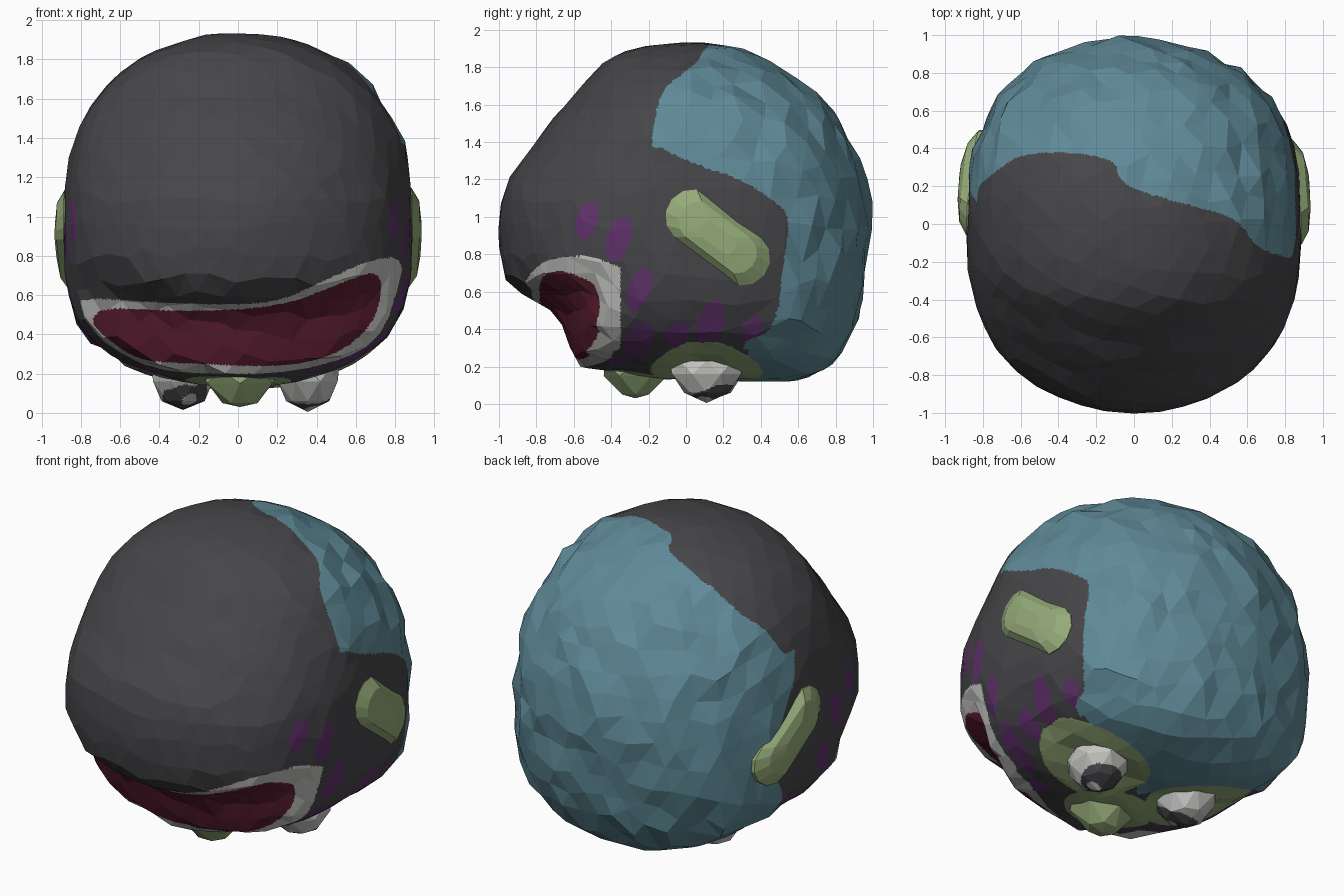
import bpy, bmesh, math, random
from mathutils import Vector

if "Cube" in bpy.data.objects:
    bpy.data.objects.remove(bpy.data.objects["Cube"])

random.seed(4)
CZ, W = 0.95, 0.89      # head centre height, half width

MATS = []
for name, col in [("charcoal skin", (.062, .060, .066)), ("teal hair", (.115, .255, .315)),
                  ("olive green", (.30, .41, .19)), ("purple spots", (.118, .032, .150)),
                  ("dark red mouth", (.118, .014, .034)), ("pale grey", (.56, .56, .54))]:
    m = bpy.data.materials.new(name)
    m.diffuse_color = (*col, 1)
    m.use_nodes = True
    m.node_tree.nodes["Principled BSDF"].inputs["Base Color"].default_value = m.diffuse_color
    MATS.append(m)
SKIN, HAIR, GREEN, PURPLE, RED, PALE = range(6)


def interp(table, t):
    if t <= table[0][0]:
        return table[0][1]
    for (a, u), (b, v) in zip(table, table[1:]):
        if t <= b:
            return u + (v - u) * (t - a) / (b - a)
    return table[-1][1]


def rounded(pts, closed=True):
    for _ in range(2):                       # cut corners for soft outlines
        pairs = list(zip(pts, pts[1:] + pts[:1] if closed else pts[1:]))
        new = [(p[0] + (q[0] - p[0]) * t, p[1] + (q[1] - p[1]) * t)
               for p, q in pairs for t in (.25, .75)]
        pts = new if closed else [pts[0]] + new + [pts[-1]]
    return pts


def inside(poly, px, py):
    hit = False
    for (x1, y1), (x2, y2) in zip(poly, poly[1:] + poly[:1]):
        if (y1 > py) != (y2 > py) and px < (x2 - x1) * (py - y1) / (y2 - y1) + x1:
            hit = not hit
    return hit


# middle outline of the head in y, z, from the brow down round the back to the top
OUTLINE = [(-1, .86), (-.96, .65), (-.9, .6), (-.76, .54), (-.67, .45), (-.62, .3), (-.57, .2),
           (-.4, .18), (.1, .16), (.45, .12), (.65, .13), (.8, .22), (.92, .45), (.98, .8),
           (.99, 1.05), (.9, 1.37), (.7, 1.66), (.5, 1.81), (.2, 1.92), (-.1, 1.93),
           (-.4, 1.86), (-.6, 1.64), (-.82, 1.37), (-.97, 1.17)]
polar = sorted((math.atan2(z - CZ, y), math.hypot(y, z - CZ)) for y, z in OUTLINE)
polar = ([(polar[-1][0] - math.tau, polar[-1][1])] + polar
         + [(polar[0][0] + math.tau, polar[0][1])])


def power(a):                                # lower half is boxier than the upper
    return .375 - .085 * max(0, -math.sin(a))


def head_point(u):
    a = math.atan2(u.z, u.y)
    r = interp(polar, a) * max(0, 1 - u.x * u.x) ** power(a)
    return Vector((W * u.x, r * math.cos(a), CZ + r * math.sin(a)))


def side_x(y, z):
    a = math.atan2(z - CZ, y)
    s = math.hypot(y, z - CZ) / interp(polar, a)
    return W * math.sqrt(max(0, 1 - s ** (1 / power(a))))


# painted regions
LIP = rounded([(-.84, .53), (-.80, .59), (-.4, .56), (0, .55), (.22, .57), (.45, .68), (.7, .79),
               (.84, .79), (.83, .62), (.76, .43), (.62, .30), (.3, .21), (0, .195), (-.4, .21),
               (-.68, .31)])
MOUTH = rounded([(-.76, .47), (-.68, .54), (-.3, .515), (.2, .535), (.5, .65), (.7, .73),
                 (.74, .64), (.69, .45), (.5, .29), (.2, .23), (-.3, .255), (-.5, .265),
                 (-.66, .37)])
TOP = rounded([(-.9, .12), (-.75, .27), (-.57, .39), (-.1, .36), (-.08, .22), (.1, .15),
               (.3, .1), (.55, .03), (.65, -.13), (.82, -.18)], False)
RIGHT = rounded([(.13, .42), (.25, .33), (.33, .29), (.39, .48), (.75, .52), (1, .56),
                 (1.08, .48), (1.2, .3), (1.28, .05), (1.36, -.12), (1.4, -.16)], False)
LEFT = rounded([(.13, .42), (.3, .25), (.5, .22), (.75, .4), (1, .3), (1.2, .17), (1.36, .12)],
               False)
SPOTS = [(-.53, .98, .06, .1), (-.36, .88, .065, .12), (-.25, .61, .065, .115),
         (-.25, .34, .075, .1), (-.05, .37, .065, .07), (.13, .43, .07, .12),
         (.35, .39, .055, .08), (-.37, .22, .05, .03)]


def is_hair(p):
    if p.z > 1.37:
        return p.y > interp(TOP, p.x)
    if p.z < .34 and abs(p.x) < .65:
        return p.y > min(.03 + abs(p.x), .33)
    return p.y > interp(RIGHT if p.x > 0 else LEFT, p.z)


def paint(p):
    if p.y < -.35:
        if inside(MOUTH, p.x, p.z):
            return RED
        if inside(LIP, p.x, p.z):
            return PALE
    if p.z < .33:
        # eye sockets and nose root
        if ((abs(p.x) - .38) / .32) ** 2 + ((p.y - .11) / .30) ** 2 < 1:
            return GREEN
        if (p.x / .27) ** 2 + ((p.y + .22) / .23) ** 2 < 1:
            return GREEN
    if is_hair(p):
        return HAIR
    if abs(p.x) > .35:
        shift = 0 if p.x > 0 else .12
        for y, z, a, b in SPOTS:
            dy, dz = p.y - y - shift, p.z - z
            dy -= .25 * dz
            if (dy / a) ** 2 + (dz / b) ** 2 < 1:
                return PURPLE
    return SKIN


def finish(bm, name, rule):
    bm.normal_update()
    for f in bm.faces:
        f.material_index = rule(f.calc_center_median())
    me = bpy.data.meshes.new(name)
    bm.to_mesh(me)
    bm.free()
    for m in MATS:
        me.materials.append(m)
    ob = bpy.data.objects.new(name, me)
    bpy.context.collection.objects.link(ob)
    return ob


# head: faceted ball, then flat subdivision so the colour edges are clean
bm = bmesh.new()
bmesh.ops.create_icosphere(bm, subdivisions=4, radius=1)
for v in bm.verts:
    u = (v.co + Vector([random.uniform(-.03, .03) for _ in range(3)])).normalized()
    p = head_point(u)
    rough = .025 if is_hair(p) and p.z > .3 else .004
    v.co = p + u * random.uniform(-rough, rough * .7)
bmesh.ops.subdivide_edges(bm, edges=bm.edges[:], cuts=10, use_grid_fill=True)
finish(bm, "head", paint)


# ears: raised capsule pads that follow the side of the head
def ear(side, name):
    bm = bmesh.new()
    cy, cz = (.17, .89) if side > 0 else (.22, .88)
    rings = []
    for scale, lift in [(1, -.04), (1, .0), (.75, .035), (.35, .045)]:
        ring = []
        for i in range(12):
            a = math.tau * i / 12
            l = (.18 if math.cos(a) > 0 else -.18) + .14 * math.cos(a)
            w = .145 * math.sin(a)
            l, w = l * scale, w * scale
            y, z = cy + l * .77 + w * .64, cz - l * .64 + w * .77
            ring.append(bm.verts.new((side * (side_x(y, z) + lift), y, z)))
        rings.append(ring)
    for r0, r1 in zip(rings, rings[1:]):
        for i in range(12):
            j = (i + 1) % 12
            bm.faces.new((r0[i], r0[j], r1[j], r1[i]))
    bm.faces.new(rings[-1])
    bmesh.ops.recalc_face_normals(bm, faces=bm.faces[:])
    if bm.faces[:][-1].normal.x * side < 0:
        bmesh.ops.reverse_faces(bm, faces=bm.faces[:])
    finish(bm, name, lambda p: GREEN)


ear(1, "right_ear")
ear(-1, "left_ear")


# eyes and nose: tapered faceted cups hanging under the head
def cup(name, x, y, tip, sizes, sides, rule):
    bm = bmesh.new()
    rings = []
    for k, (rx, ry, z) in enumerate(sizes):
        rings.append([bm.verts.new((x + rx * math.cos(math.tau * (i + k * .5) / sides),
                                    y + ry * math.sin(math.tau * (i + k * .5) / sides), z))
                      for i in range(sides)])
    for r0, r1 in zip(rings, rings[1:]):
        for i in range(sides):
            j = (i + 1) % sides
            bm.faces.new((r0[i], r1[i], r0[j]))
            bm.faces.new((r0[j], r1[i], r1[j]))
    end = bm.verts.new((x, y, tip))
    for i in range(sides):
        bm.faces.new((rings[-1][i], end, rings[-1][(i + 1) % sides]))
    bm.faces.new(rings[0])
    bmesh.ops.recalc_face_normals(bm, faces=bm.faces[:])
    bmesh.ops.triangulate(bm, faces=bm.faces[:])
    bmesh.ops.subdivide_edges(bm, edges=bm.edges[:], cuts=9, use_grid_fill=True)
    finish(bm, name, rule)


def pupil(x, y):
    def rule(p):
        d = math.hypot(p.x - x, p.y - y)
        glint = math.hypot(p.x - x - .02, p.y - y + .04) < .04
        return SKIN if d < .115 and not glint and p.z < .15 else PALE
    return rule


EYE = [(.16, .20, .23), (.165, .20, .16), (.11, .12, .06)]
cup("right_eye", .355, .11, .005, EYE, 8, pupil(.36, .14))
cup("left_eye", -.28, .12, .015, EYE, 8, pupil(-.27, .06))
cup("nose", .01, -.27, .03, [(.21, .19, .22), (.19, .17, .15), (.09, .08, .05)], 6, lambda p: GREEN)
